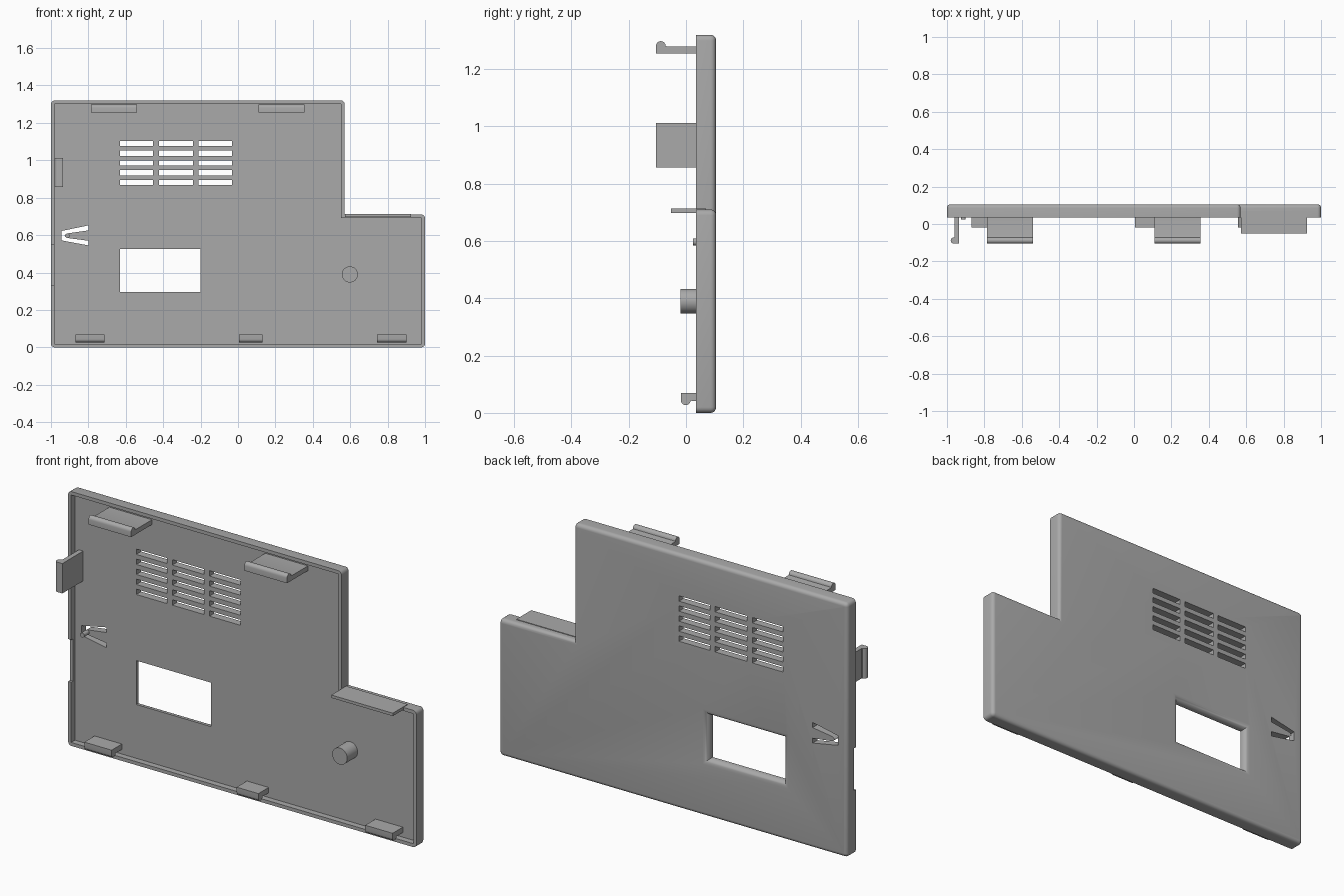
import bpy, bmesh, math
from mathutils import Vector

if "Cube" in bpy.data.objects:
    bpy.data.objects.remove(bpy.data.objects["Cube"])

gray = bpy.data.materials.new("plain gray")
gray.use_nodes = True
COLOR = (0.4, 0.4, 0.4, 1)
gray.diffuse_color = COLOR
gray.node_tree.nodes["Principled BSDF"].inputs["Base Color"].default_value = COLOR

FRONT, FLOOR, BACK = 0.035, 0.066, 0.105
WALL = 0.018


def finish(name, bm):
    bmesh.ops.recalc_face_normals(bm, faces=bm.faces)
    mesh = bpy.data.meshes.new(name)
    bm.to_mesh(mesh)
    bm.free()
    obj = bpy.data.objects.new(name, mesh)
    bpy.context.collection.objects.link(obj)
    mesh.materials.append(gray)
    return obj


def loft(bm, rings):
    """Skin closed rings of points and cap both ends."""
    loops = [[bm.verts.new(p) for p in ring] for ring in rings]
    n = len(loops[0])
    for a, b in zip(loops, loops[1:]):
        for i in range(n):
            j = (i + 1) % n
            bm.faces.new((a[i], a[j], b[j], b[i]))
    bm.faces.new(loops[0])
    bm.faces.new(loops[-1])


def prism(bm, outline, y0, y1):
    loft(bm, [[(x, y, z) for x, z in outline] for y in (y0, y1)])


def rect(x0, x1, z0, z1, grow=0):
    return [(x0 - grow, z0 - grow), (x1 + grow, z0 - grow),
            (x1 + grow, z1 + grow), (x0 - grow, z1 + grow)]


def l_outline(d):
    return [(-1 + d, d), (1 - d, d), (1 - d, 0.71 - d), (0.57 - d, 0.71 - d),
            (0.57 - d, 1.32 - d), (-1 + d, 1.32 - d)]


def select_only(obj):
    bpy.ops.object.select_all(action='DESELECT')
    obj.select_set(True)
    bpy.context.view_layer.objects.active = obj


def smooth(obj):
    select_only(obj)
    bpy.ops.object.shade_smooth_by_angle(angle=math.radians(35))


def cut(target, bm):
    cutter = finish("cutter", bm)
    cutter.hide_render = True
    mod = target.modifiers.new("cut", 'BOOLEAN')
    mod.operation, mod.solver, mod.object = 'DIFFERENCE', 'EXACT', cutter
    select_only(target)
    bpy.ops.object.modifier_apply(modifier=mod.name)
    bpy.data.objects.remove(cutter)


# Stepped cover with rounded corners and rounded back edge
bm = bmesh.new()
prism(bm, l_outline(0), FRONT, BACK)


def outer_corner(e):
    a, b = e.verts
    inner = abs(a.co.x - 0.57) < 0.001 and abs(a.co.z - 0.71) < 0.001
    return abs(a.co.y - b.co.y) > 0.01 and not inner


bmesh.ops.bevel(bm, geom=[e for e in bm.edges if outer_corner(e)], offset=0.02,
                segments=4, profile=0.5, affect='EDGES')
back = [e for e in bm.edges if all(v.co.y > BACK - 0.001 for v in e.verts)]
bmesh.ops.bevel(bm, geom=back, offset=0.019, segments=5, profile=0.5, affect='EDGES')
cover = finish("cover", bm)

# Shallow recess behind the rim
bm = bmesh.new()
prism(bm, l_outline(WALL), -0.1, FLOOR)
cut(cover, bm)

# Vent slots and the rim notch
bm = bmesh.new()
for x0, x1 in ((-0.63, -0.455), (-0.423, -0.24), (-0.21, -0.033)):
    for row in range(5):
        z = 0.882 + 0.052 * row
        prism(bm, rect(x0, x1, z - 0.014, z + 0.014), 0, 0.2)
prism(bm, rect(-1.1, -0.975, 0.33, 0.55), 0, 0.05)
cut(cover, bm)

# Window with a rounded back edge
R = 0.03
steps = [(0, 0)]
for i in range(7):
    a = math.pi / 2 * i / 6
    steps.append((BACK - R + R * math.sin(a), R * (1 - math.cos(a))))
steps.append((0.2, R))
bm = bmesh.new()
loft(bm, [[(x, y, z) for x, z in rect(-0.63, -0.2, 0.297, 0.525, g)] for y, g in steps])
cut(cover, bm)

# Slot around the flexible tab
bm = bmesh.new()
prism(bm, [(-0.945, 0.572), (-0.8, 0.545), (-0.8, 0.57), (-0.915, 0.585),
           (-0.928, 0.597), (-0.915, 0.609), (-0.8, 0.625), (-0.8, 0.652),
           (-0.945, 0.622)], 0, 0.2)
cut(cover, bm)
smooth(cover)

# Round bump on the tab tip
def cylinder(name, x, z, radius, y0, y1):
    bm = bmesh.new()
    ring = [(x + radius * math.cos(math.tau * i / 32), z + radius * math.sin(math.tau * i / 32))
            for i in range(32)]
    prism(bm, ring, y0, y1)
    smooth(finish(name, bm))


cylinder("tab_bump", -0.912, 0.597, 0.012, 0.025, FLOOR + 0.005)
cylinder("post", 0.598, 0.39, 0.043, -0.02, FLOOR + 0.005)


def hook(name, reach, thick, bump, radius, start, end, place):
    """Flat arm with a rounded lip; profile is (y, height), placed by a function."""
    lip = reach + 2 * radius
    prof = [(FLOOR + 0.005, 0), (FLOOR + 0.005, thick), (lip + 0.004, thick)]
    for i in range(9):
        a = math.pi * i / 8
        prof.append((reach + radius + radius * math.cos(a), bump - radius + radius * math.sin(a)))
    prof.append((reach, 0))
    bm = bmesh.new()
    loft(bm, [[place(s, y, h) for y, h in prof] for s in (start, end)])
    smooth(finish(name, bm))


# Snap hooks along the top, bottom and right side
for i, (a, b) in enumerate(((-0.785, -0.54), (0.11, 0.355))):
    hook(f"top_hook_{i + 1}", -0.105, 0.025, 0.043, 0.017, a, b,
         lambda s, y, h: (s, y, 1.255 + h))
for i, (a, b) in enumerate(((-0.87, -0.713), (0.005, 0.13), (0.743, 0.9))):
    hook(f"bottom_hook_{i + 1}", -0.018, 0.028, 0.043, 0.017, a, b,
         lambda s, y, h: (s, y, 0.07 - h))
hook("side_hook", -0.105, 0.025, 0.045, 0.017, 0.857, 1.012,
     lambda s, y, h: (-0.935 - h, y, s))

# Ledge over the step
bm = bmesh.new()
prism(bm, rect(0.572, 0.925, 0.698, 0.713), -0.052, 0.07)
finish("ledge", bm)
